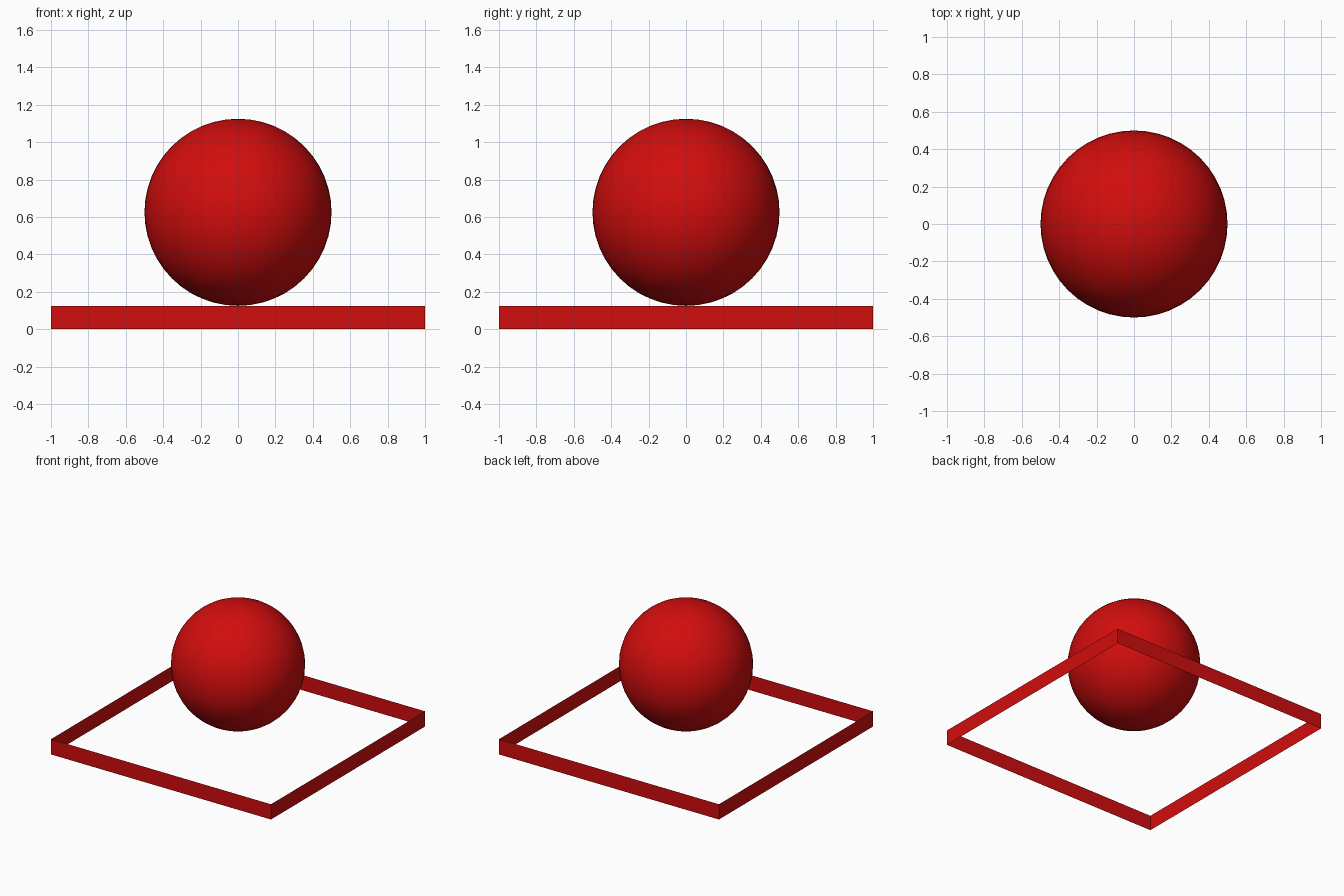
import bpy
import bmesh
import math

cube = bpy.data.objects.get("Cube")
if cube:
    bpy.data.objects.remove(cube, do_unlink=True)

HALF = 1.0
WALL_HEIGHT = 0.125
RADIUS = 0.5

# Single red material
red = bpy.data.materials.new("red")
red.use_nodes = True
colour = (0.64, 0.004, 0.004, 1.0)
red.diffuse_color = colour
red.node_tree.nodes["Principled BSDF"].inputs["Base Color"].default_value = colour


def add_object(name, bm):
    mesh = bpy.data.meshes.new(name)
    bm.to_mesh(mesh)
    bm.free()
    mesh.materials.append(red)
    obj = bpy.data.objects.new(name, mesh)
    bpy.context.collection.objects.link(obj)
    return obj


# Open square fence of paper-thin walls, without floor or lid
bm = bmesh.new()
corners = [bm.verts.new((x, y, 0)) for x, y in
           ((-HALF, -HALF), (HALF, -HALF), (HALF, HALF), (-HALF, HALF))]
edges = [bm.edges.new((corners[i - 1], corners[i])) for i in range(4)]
raised = bmesh.ops.extrude_edge_only(bm, edges=edges)["geom"]
bmesh.ops.translate(bm, vec=(0, 0, WALL_HEIGHT),
                    verts=[g for g in raised if isinstance(g, bmesh.types.BMVert)])
# Point every wall outwards
bm.normal_update()
for face in bm.faces:
    if face.normal.dot(face.calc_center_median()) < 0:
        face.normal_flip()
add_object("square_border", bm)

# Smooth ball resting level with the top of the walls
bm = bmesh.new()
bmesh.ops.create_uvsphere(bm, u_segments=48, v_segments=24, radius=RADIUS)
ball = add_object("ball", bm)
ball.location.z = WALL_HEIGHT + RADIUS
bpy.ops.object.select_all(action="DESELECT")
ball.select_set(True)
bpy.context.view_layer.objects.active = ball
bpy.ops.object.shade_smooth_by_angle(angle=math.radians(30))
